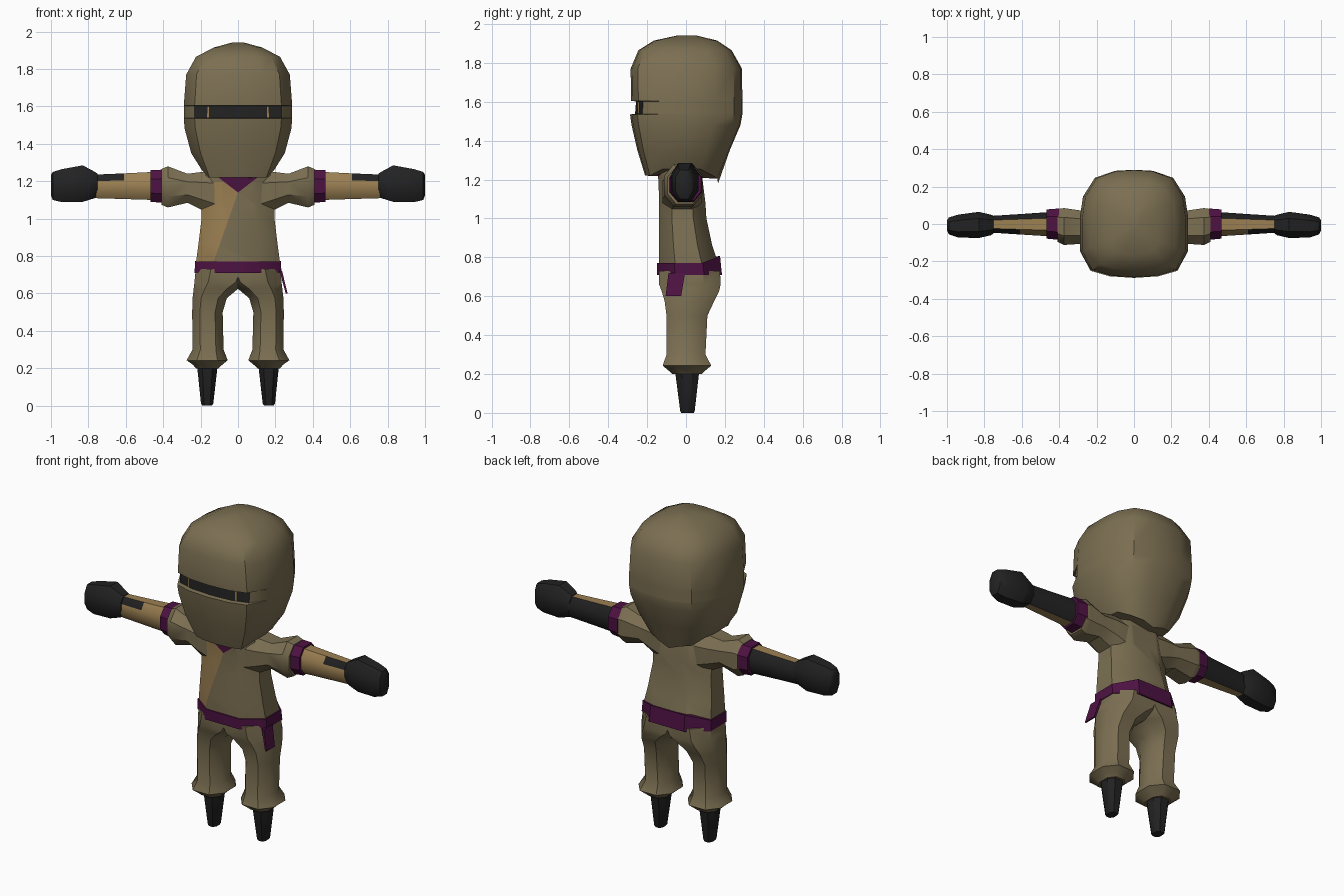
import bpy, bmesh, math
from mathutils import Vector

if "Cube" in bpy.data.objects:
    bpy.data.objects.remove(bpy.data.objects["Cube"])


def material(name, rgb):
    m = bpy.data.materials.new(name)
    m.diffuse_color = (*rgb, 1)
    m.use_nodes = True
    m.node_tree.nodes["Principled BSDF"].inputs["Base Color"].default_value = m.diffuse_color
    return m


CLOTH = material("khaki_cloth", (0.20, 0.16, 0.085))
SKIN = material("tan", (0.33, 0.215, 0.085))
PURPLE = material("purple_sash", (0.075, 0.006, 0.055))
DARK = material("charcoal", (0.016, 0.016, 0.017))

# Cross-sections in a -1..1 square
OCT = [(-.5, -1), (.5, -1), (1, -.45), (1, .45), (.5, 1), (-.5, 1), (-1, .45), (-1, -.45)]
SQUARE = [(-1, -1), (1, -1), (1, 1), (-1, 1)]
half = [(.45, -.97), (.8, -.87), (1, -.5), (1, .1), (.94, .5), (.72, .85), (.35, .98)]
HEAD = [(0, -1)] + half + [(0, 1)] + [(-x, y) for x, y in reversed(half)]


def loft(name, rings, mats, section=OCT, axis='z', side=1, tweak=None, edit=None,
         rule=None, angle=38):
    """Skin rings of (level, a0, a1, b0, b1); a,b = x,y along z or y,z along x."""
    bm = bmesh.new()
    loops = []
    for i, (lv, a0, a1, b0, b1) in enumerate(rings):
        loop = []
        for u, v in section:
            a = (a0 + a1) / 2 + u * (a1 - a0) / 2
            b = (b0 + b1) / 2 + v * (b1 - b0) / 2
            co = Vector((a, b, lv)) if axis == 'z' else Vector((lv, a, b))
            if tweak:
                tweak(i, co)
            co.x *= side
            loop.append(bm.verts.new(co))
        loops.append(loop)
    n = len(section)
    for lo, hi in zip(loops, loops[1:]):
        for k in range(n):
            bm.faces.new((lo[k], lo[(k + 1) % n], hi[(k + 1) % n], hi[k]))
    bm.faces.new(loops[0])
    bm.faces.new(loops[-1])
    if edit:
        edit(bm)
    bmesh.ops.recalc_face_normals(bm, faces=bm.faces)
    bm.normal_update()
    if rule:
        for f in bm.faces:
            f.material_index = rule(f.calc_center_median(), f.normal)
    me = bpy.data.meshes.new(name)
    bm.to_mesh(me)
    bm.free()
    for m in mats:
        me.materials.append(m)
    ob = bpy.data.objects.new(name, me)
    bpy.context.collection.objects.link(ob)
    bpy.ops.object.select_all(action='DESELECT')
    ob.select_set(True)
    bpy.context.view_layer.objects.active = ob
    bpy.ops.object.shade_smooth_by_angle(angle=math.radians(angle))
    return ob


# Hooded head with a recessed eye slit and a pointed nape
def head_tweak(i, co):
    if i == 0:
        if co.y > .155 and abs(co.x) < .1:
            co.z -= .04 if abs(co.x) < .01 else .015
        elif -.12 < co.y < .1:
            co.z += .035
    if i in (4, 5) and co.y < -.2 and abs(co.x) < .25:
        co.y += .025


def slit_rule(c, nrm):
    return int(1.545 < c.z < 1.59 and c.y < -.2 and abs(c.x) < .24)


head_profile = [(1.22, .19, -.21, .165), (1.35, .25, -.25, .225), (1.48, .285, -.28, .28),
                (1.535, .29, -.288, .29), (1.538, .29, -.287, .29), (1.602, .29, -.282, .29),
                (1.605, .29, -.282, .29), (1.77, .277, -.285, .288), (1.865, .225, -.245, .235),
                (1.915, .13, -.165, .16), (1.942, .03, -.04, .05)]
loft("hooded_head", [(z, -w, w, f, b) for z, w, f, b in head_profile], [CLOTH, DARK],
     section=HEAD, tweak=head_tweak, rule=slit_rule)
for s in (-1, 1):
    loft("eye_mark", [(1.54, .155, .166, -.249, -.241), (1.6, .155, .166, -.249, -.241)],
         [SKIN], section=SQUARE, side=s)


# Tunic: cut along the collar and the front overlap, then coloured by region
def tunic_cuts(bm):
    for p, q in (((0, 1.14), (-.13, 1.24)), ((0, 1.14), (.13, 1.24)), ((0, 1.14), (-.13, .77))):
        bmesh.ops.bisect_plane(bm, geom=bm.verts[:] + bm.edges[:] + bm.faces[:],
                               plane_co=(p[0], 0, p[1]),
                               plane_no=(q[1] - p[1], 0, p[0] - q[0]))


def tunic_rule(c, nrm):
    if nrm.y > -.3 or c.y > 0:
        return 0
    if c.z > 1.14 + abs(c.x) * .1 / .13:
        return 2
    overlap = -.13 * (1.14 - c.z) / .37
    return int(c.x < overlap and c.z < 1.2)


torso_profile = [(.70, .225, -.138, .165), (.77, .224, -.14, .165), (.86, .212, -.14, .135),
                 (1.0, .195, -.14, .105), (1.08, .195, -.138, .1), (1.2, .19, -.142, .085),
                 (1.245, .17, -.15, .07), (1.31, .09, -.1, .05)]
loft("tunic", [(z, -w, w, f, b) for z, w, f, b in torso_profile], [CLOTH, SKIN, PURPLE],
     edit=tunic_cuts, rule=tunic_rule)


# Belt, rising at the back, with a hanging tail
def belt_tweak(i, co):
    if i == 1 and co.y > .1:
        co.z += .035


loft("belt", [(.71, -.232, .232, -.148, .185), (.772, -.23, .23, -.148, .175)], [PURPLE],
     tweak=belt_tweak)
loft("belt_tail", [(.60, .255, .265, -.105, -.025), (.72, .222, .236, -.09, -.005)], [PURPLE],
     section=SQUARE)


# Forearm: bare front, wrapped along the back and near the wrist top
def forearm_rule(c, nrm):
    return int(nrm.y > .3 or (nrm.y < -.3 and nrm.z > .3 and abs(c.x) > .6))


for s, label in ((-1, "right"), (1, "left")):
    loft(label + "_sleeve", [(.10, -.12, .08, 1.0, 1.26), (.19, -.12, .08, 1.045, 1.25),
                             (.27, -.105, .07, 1.085, 1.24), (.375, -.112, .085, 1.06, 1.28),
                             (.41, -.095, .08, 1.075, 1.265)], [CLOTH], axis='x', side=s)
    loft(label + "_arm_band", [(.40, -.085, .083, 1.085, 1.262), (.467, -.078, .078, 1.09, 1.26)],
         [PURPLE], axis='x', side=s)
    loft(label + "_forearm", [(.45, -.066, .064, 1.1, 1.25), (.61, -.056, .053, 1.105, 1.242),
                              (.78, -.045, .042, 1.11, 1.235)],
         [SKIN, DARK], axis='x', side=s, rule=forearm_rule)
    loft(label + "_hand", [(.75, -.05, .045, 1.135, 1.24), (.765, -.06, .05, 1.11, 1.25),
                           (.83, -.075, .065, 1.09, 1.285), (.94, -.072, .05, 1.088, 1.265),
                           (.99, -.055, .035, 1.1, 1.25), (1.0, -.035, .02, 1.125, 1.235)],
         [DARK], axis='x', side=s)
    # Baggy trouser leg with a flared cuff; the tops merge at the hips
    loft(label + "_trouser_leg", [(.20, .105, .225, -.07, .08), (.218, .085, .24, -.09, .10),
                                  (.243, .055, .275, -.12, .13), (.30, .077, .243, -.10, .10),
                                  (.50, .082, .245, -.10, .11), (.575, .06, .243, -.11, .145),
                                  (.625, .0, .237, -.125, .17), (.66, -.06, .233, -.138, .178),
                                  (.73, -.1, .226, -.14, .175)], [CLOTH], side=s)
    loft(label + "_foot", [(0, .14, .19, -.025, .04), (.012, .132, .198, -.03, .045),
                           (.205, .11, .218, -.055, .067)], [DARK], side=s)
